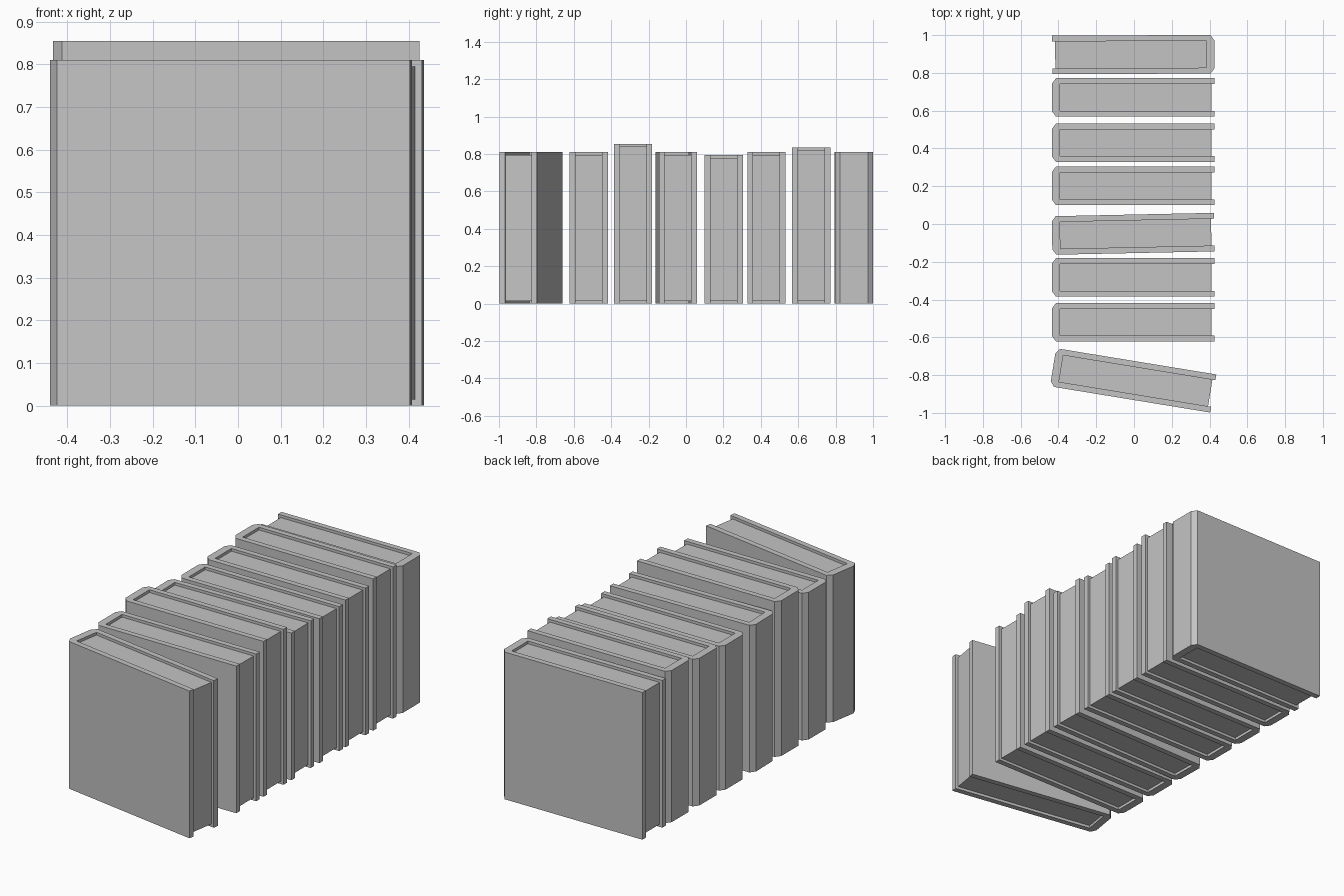
import bpy
import bmesh
import math

cube = bpy.data.objects.get("Cube")
if cube:
    bpy.data.objects.remove(cube, do_unlink=True)

# One plain grey for covers and pages
GREY = (0.55, 0.55, 0.55, 1.0)
grey = bpy.data.materials.new("plain_grey")
grey.use_nodes = True
grey.diffuse_color = GREY
grey.node_tree.nodes["Principled BSDF"].inputs["Base Color"].default_value = GREY

# Book proportions, spine towards local -x
SPINE, FORE = -0.43, 0.429
HALF = 0.102          # half thickness
BOARD = 0.031         # cover board thickness
CHAMFER_X, CHAMFER_Y = 0.021, 0.028
PAGE_BACK, PAGE_FORE = -0.387, 0.413
RECESS = 0.015        # pages sit below the cover edges


def prism(name, outline, z0, z1, location, angle):
    """Extrude a flat outline from z0 to z1 and place it."""
    bm = bmesh.new()
    base = bm.faces.new([bm.verts.new((x, y, z0)) for x, y in outline])
    top = bmesh.ops.extrude_face_region(bm, geom=[base])
    verts = [g for g in top["geom"] if isinstance(g, bmesh.types.BMVert)]
    bmesh.ops.translate(bm, verts=verts, vec=(0, 0, z1 - z0))
    bmesh.ops.recalc_face_normals(bm, faces=bm.faces)
    mesh = bpy.data.meshes.new(name)
    bm.to_mesh(mesh)
    bm.free()
    mesh.materials.append(grey)
    obj = bpy.data.objects.new(name, mesh)
    obj.location = location
    obj.rotation_euler.z = math.radians(angle)
    bpy.context.collection.objects.link(obj)
    return obj


def book(index, y, height, angle):
    place = (-0.004, y, 0)
    inner = HALF - BOARD
    # Cover: U-shaped wrap with a chamfered spine
    half = [(SPINE, HALF - CHAMFER_Y), (SPINE + CHAMFER_X, HALF), (FORE, HALF),
            (FORE, inner), (PAGE_BACK, inner)]
    wrap = half + [(x, -v) for x, v in reversed(half)]
    prism(f"book_{index}_cover", wrap, 0, height, place, angle)
    # Page block, recessed on three sides
    block = [(PAGE_BACK, -inner), (PAGE_FORE, -inner),
             (PAGE_FORE, inner), (PAGE_BACK, inner)]
    prism(f"book_{index}_pages", block, RECESS, height - RECESS, place, angle)


# Row of books from front to back: y, height, turn in degrees
ROW = [
    (-0.828, 0.81, -9.3),
    (-0.52, 0.81, 0),
    (-0.283, 0.855, 0),
    (-0.052, 0.81, 1.2),
    (0.202, 0.795, 0),
    (0.43, 0.81, 0),
    (0.67, 0.835, 0),
    (0.897, 0.81, 180.2),
]
for i, (y, height, angle) in enumerate(ROW, 1):
    book(i, y, height, angle)
